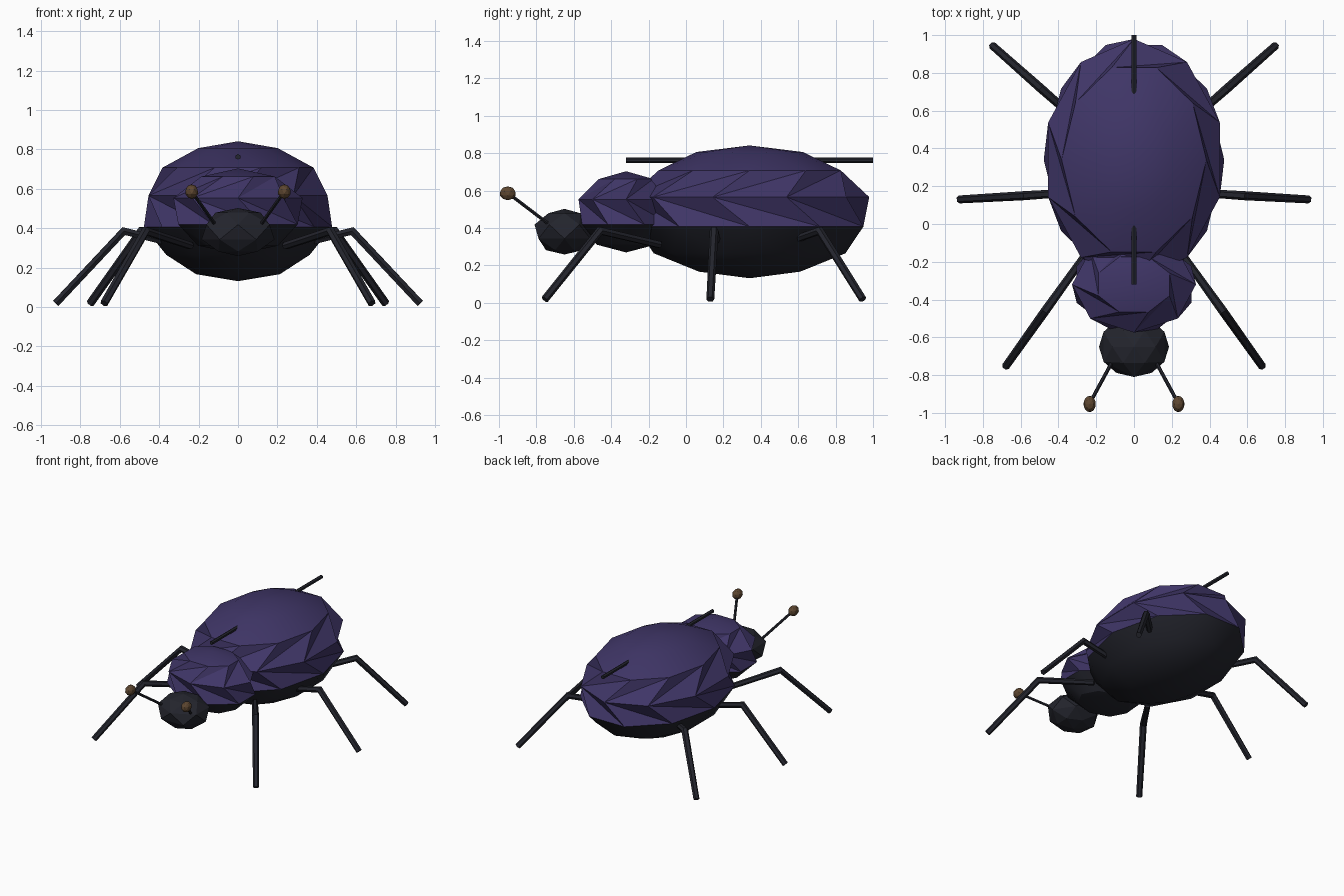
import bpy
import math
from mathutils import Vector

if "Cube" in bpy.data.objects:
    bpy.data.objects.remove(bpy.data.objects["Cube"])


def material(name, rgb):
    m = bpy.data.materials.new(name)
    m.diffuse_color = (*rgb, 1)
    m.use_nodes = True
    m.node_tree.nodes["Principled BSDF"].inputs["Base Color"].default_value = m.diffuse_color
    return m


PURPLE = material("purple_shell", (0.05, 0.036, 0.135))
BLACK = material("blue_black", (0.017, 0.018, 0.026))
BROWN = material("brown_tip", (0.11, 0.062, 0.03))


def make(name, verts, faces, mats, smooth_angle=None):
    me = bpy.data.meshes.new(name)
    me.from_pydata(verts, [], faces)
    for m in mats:
        me.materials.append(m)
    if smooth_angle:
        me.shade_smooth()
        me.set_sharp_from_angle(angle=math.radians(smooth_angle))
    ob = bpy.data.objects.new(name, me)
    bpy.context.collection.objects.link(ob)
    return ob


def faceted_ball(name, centre, radii, n, bands, mats, phase=1, split=99,
                 folded=(), smooth=None):
    """Ball whose rings are turned by half a step in alternation.
    Bands from 'split' downward take the second material; 'folded' bands
    use the long diagonal, which gives the creased facets."""
    c, r = Vector(centre), Vector(radii)
    step = 2 * math.pi / n

    def shifted(k):
        return (k + phase) % 2

    verts = [c + Vector((0, 0, r.z))]
    for k in range(1, bands):
        t = math.pi * k / bands
        for i in range(n):
            a = math.pi / 2 + step * (i + shifted(k) / 2)
            verts.append(c + Vector((r.x * math.sin(t) * math.cos(a),
                                     r.y * math.sin(t) * math.sin(a),
                                     r.z * math.cos(t))))
    verts.append(c - Vector((0, 0, r.z)))
    last = len(verts) - 1
    faces, slots = [], []
    for k in range(bands):
        for i in range(n):
            j = (i + 1) % n
            a0, a1 = 1 + (k - 1) * n + i, 1 + (k - 1) * n + j
            b0, b1 = 1 + k * n + i, 1 + k * n + j
            if k == 0:
                new = [(0, b0, b1)]
            elif k == bands - 1:
                new = [(a0, last, a1)]
            elif bool(shifted(k + 1)) == (k in folded):
                new = [(a0, b0, b1), (a0, b1, a1)]
            else:
                new = [(a0, b0, a1), (a1, b0, b1)]
            faces += new
            slots += [int(k >= split)] * len(new)
    ob = make(name, verts, faces, mats, smooth)
    for p, s in zip(ob.data.polygons, slots):
        p.material_index = s
    return ob


def rod(name, points, radii, mat, sides=6):
    """Tube through the points with mitred joints and closed ends."""
    pts = [Vector(p) for p in points]
    verts, faces = [], []
    for k, p in enumerate(pts):
        d0 = (p - pts[k - 1]).normalized() if k else None
        d1 = (pts[k + 1] - p).normalized() if k < len(pts) - 1 else None
        d = ((d0 or d1) + (d1 or d0)).normalized()
        ref = Vector((0, 1, 0)) if abs(d.y) < 0.8 else Vector((0, 0, 1))
        if len(pts) > 2:  # keep one frame along the bent leg
            ref = (pts[1] - pts[0]).cross(pts[2] - pts[1]).normalized()
        u = (ref - d * ref.dot(d)).normalized()
        v = d.cross(u)
        for i in range(sides):
            a = 2 * math.pi * i / sides
            verts.append(p + radii[k] * (u * math.cos(a) + v * math.sin(a)))
    for k in range(len(pts) - 1):
        for i in range(sides):
            j = (i + 1) % sides
            o = k * sides
            faces.append((o + i, o + j, o + sides + j, o + sides + i))
    faces.append(tuple(reversed(range(sides))))
    faces.append(tuple(range(len(verts) - sides, len(verts))))
    return make(name, verts, faces, [mat])


# Body: purple back over a black belly
faceted_ball("abdomen", (0, 0.34, 0.486), (0.49, 0.656, 0.355), 10, 7,
             [PURPLE, BLACK], split=4, folded=(2, 3), smooth=30)
faceted_ball("thorax", (0, -0.32, 0.486), (0.345, 0.268, 0.217), 8, 5,
             [PURPLE, BLACK], phase=0, split=3, folded=(1, 2), smooth=25)
faceted_ball("head", (0, -0.65, 0.38), (0.195, 0.168, 0.122), 6, 5,
             [BLACK], phase=0)

# Seam rod along the back
rod("back_seam", [(0, -0.32, 0.762), (0, 1.0, 0.762)], [0.014] * 2, BLACK)

# Legs as hip, knee, foot on the right, then mirrored
LEGS = {
    "front_leg": [(0.24, -0.14, 0.31), (0.47, -0.46, 0.385), (0.68, -0.755, 0.018)],
    "middle_leg": [(0.28, 0.17, 0.31), (0.58, 0.15, 0.385), (0.925, 0.13, 0.018)],
    "rear_leg": [(0.28, 0.53, 0.32), (0.49, 0.715, 0.385), (0.75, 0.945, 0.018)],
}
for side, s in (("right", 1), ("left", -1)):
    for name, pts in LEGS.items():
        rod(f"{side}_{name}", [(s * x, y, z) for x, y, z in pts],
            [0.02, 0.024, 0.021], BLACK)
    # Antenna with a brown tip
    rod(f"{side}_antenna", [(s * 0.11, -0.72, 0.41), (s * 0.235, -0.95, 0.585)],
        [0.01] * 2, BLACK)
    faceted_ball(f"{side}_antenna_tip", (s * 0.235, -0.953, 0.585),
                 (0.034, 0.045, 0.037), 8, 5, [BROWN])
